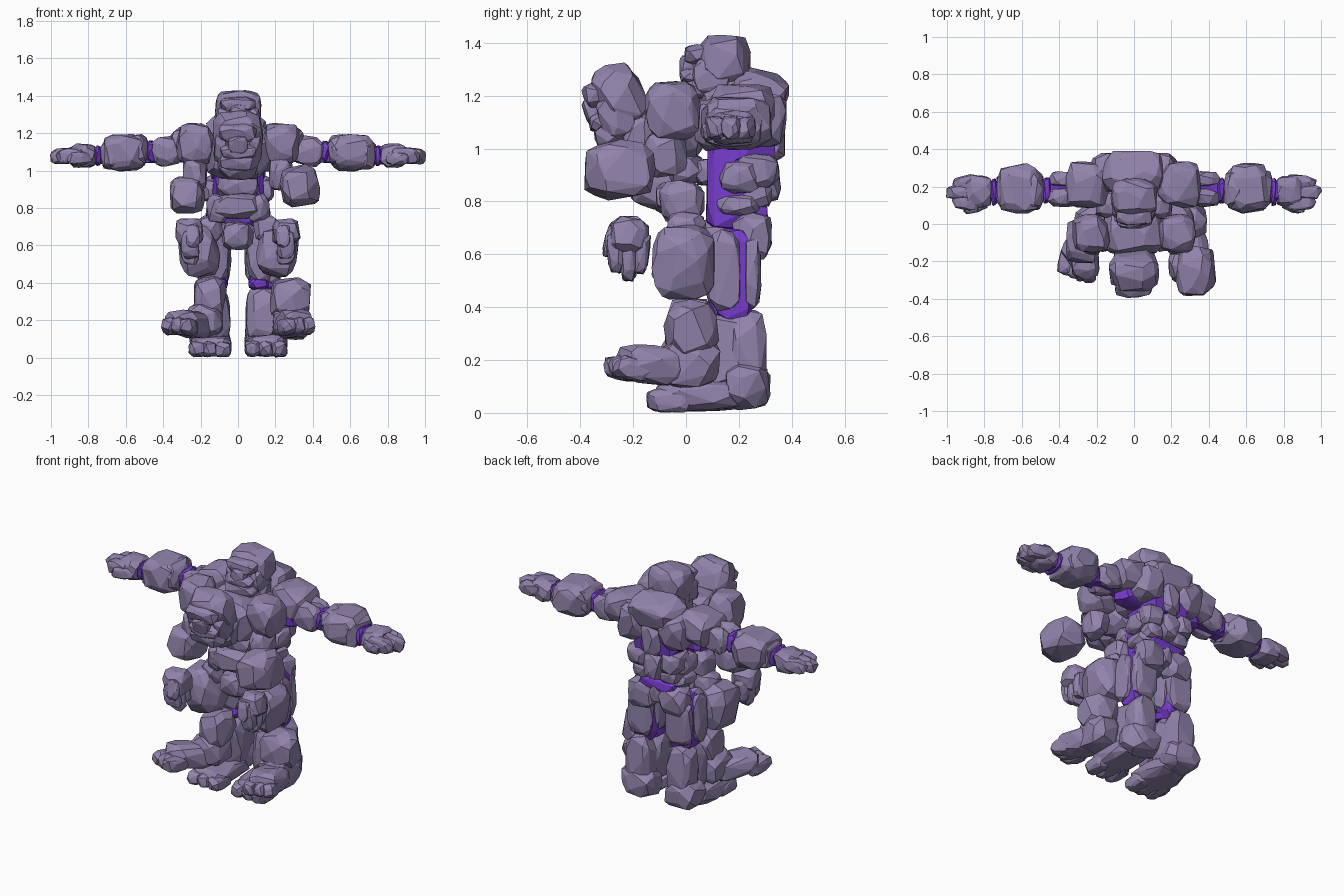
import bpy, bmesh, math, random
from mathutils import Vector, Matrix, Euler

if "Cube" in bpy.data.objects:
    bpy.data.objects.remove(bpy.data.objects["Cube"], do_unlink=True)

random.seed(7)


def material(name, color):
    mat = bpy.data.materials.new(name)
    mat.use_nodes = True
    mat.diffuse_color = color
    mat.node_tree.nodes["Principled BSDF"].inputs["Base Color"].default_value = color
    return mat


STONE = material("mauve_stone", (0.285, 0.228, 0.41, 1))
GLOW = material("violet_core", (0.18, 0.045, 0.6, 1))


def boulder_points(count, boxiness):
    """Jittered, squared-off sphere points filling a unit cube."""
    points = []
    for i in range(count):
        z = 1 - 2 * (i + 0.5) / count
        angle = i * math.pi * (3 - math.sqrt(5)) + random.uniform(-0.35, 0.35)
        ring = math.sqrt(1 - z * z)
        raw = (ring * math.cos(angle), ring * math.sin(angle), z)
        reach = random.uniform(0.88, 1)
        points.append(Vector([math.copysign(abs(c) ** boxiness, c) * reach for c in raw]))
    for axis in range(3):
        low = min(p[axis] for p in points)
        high = max(p[axis] for p in points)
        for p in points:
            p[axis] = (p[axis] - low) / (high - low) - 0.5
    return points


def rock(name, center, size, tilt=(0, 0, 0), frame=None, side=1, count=32, boxiness=0.66, mat=STONE):
    """Faceted boulder; tilt is in degrees, side -1 mirrors it across x."""
    turn = Euler([math.radians(a) for a in tilt]).to_matrix()
    bm = bmesh.new()
    for p in boulder_points(count, boxiness):
        p = turn @ Vector([a * b for a, b in zip(p, size)]) + Vector(center)
        if frame:
            p = frame @ p
        p.x *= side
        bm.verts.new(p)
    bmesh.ops.convex_hull(bm, input=bm.verts)
    bmesh.ops.delete(bm, geom=[v for v in bm.verts if not v.link_faces], context='VERTS')
    bmesh.ops.dissolve_limit(bm, angle_limit=math.radians(9), verts=bm.verts, edges=bm.edges)
    bmesh.ops.recalc_face_normals(bm, faces=bm.faces)
    mesh = bpy.data.meshes.new(name)
    bm.to_mesh(mesh)
    bm.free()
    mesh.materials.append(mat)
    bpy.context.collection.objects.link(bpy.data.objects.new(name, mesh))


def pair(name, center, size, **options):
    for label, side in (("left_", 1), ("right_", -1)):
        rock(label + name, center, size, side=side, **options)


def core(name, start, end, radius):
    """Glowing limb between two joints, on both sides."""
    a, b = Vector(start), Vector(end)
    turn = (b - a).to_track_quat('Z', 'Y').to_matrix().to_4x4()
    frame = Matrix.Translation((a + b) / 2) @ turn
    pair(name, (0, 0, 0), (radius * 2, radius * 2, (b - a).length), frame=frame, boxiness=0.4, mat=GLOW)


def head(prefix, location, pitch, scale):
    """Skull, brow, nose, cheeks and jaw, facing -y."""
    frame = Matrix.Translation(location) @ Matrix.Rotation(math.radians(pitch), 4, 'X') @ Matrix.Diagonal((*scale, 1))
    rock(prefix + "skull", (0, 0.03, 0.015), (0.25, 0.21, 0.21), frame=frame, count=48)
    rock(prefix + "brow", (0, -0.06, 0.045), (0.19, 0.11, 0.08), frame=frame)
    rock(prefix + "nose", (0, -0.095, 0), (0.1, 0.08, 0.09), frame=frame)
    rock(prefix + "upper_lip", (0, -0.07, -0.035), (0.18, 0.13, 0.06), frame=frame)
    rock(prefix + "jaw", (0, -0.05, -0.085), (0.21, 0.16, 0.08), frame=frame)
    pair(prefix + "cheek", (0.08, -0.01, -0.035), (0.08, 0.15, 0.14), frame=frame)


def hand(prefix, frame):
    """Palm, three thick fingers and a thumb; fingertips point along local +x."""
    pair(prefix + "palm", (0.07, 0.01, 0), (0.15, 0.18, 0.13), frame=frame)
    for i, (spread, reach) in enumerate(((-0.05, 0.21), (0.01, 0.24), (0.065, 0.21))):
        pair(prefix + "finger_" + "abc"[i], (reach - 0.075, spread, 0),
             (0.16, 0.075, 0.085), frame=frame, tilt=(0, 6, -spread * 150))
    pair(prefix + "thumb", (0.09, -0.07, -0.015), (0.13, 0.06, 0.07), frame=frame, tilt=(0, 0, -15))


# Standing body: head, chest, back and hips
head("rear_", (0, 0.11, 1.31), 0, (1, 1, 1))
rock("neck", (0, 0.14, 1.2), (0.24, 0.2, 0.16))
rock("upper_back", (0, 0.27, 1.2), (0.34, 0.23, 0.2), tilt=(-15, 0, 0), count=48)
rock("spine", (0, 0.3, 1.05), (0.13, 0.15, 0.21))
rock("middle_spine", (0, 0.28, 0.88), (0.12, 0.16, 0.17))
rock("tail_stone", (0, 0.25, 0.7), (0.09, 0.13, 0.14))
pair("chest_slab", (0.1, 0.11, 1.09), (0.21, 0.17, 0.2))
pair("shoulder_blade", (0.14, 0.27, 1.11), (0.2, 0.22, 0.23), tilt=(-8, 0, 0))
pair("middle_back", (0.11, 0.27, 0.915), (0.14, 0.17, 0.13))
pair("rib_slab", (0.14, 0.205, 0.89), (0.11, 0.16, 0.12))
pair("waist_slab", (0.11, 0.2, 0.785), (0.13, 0.17, 0.08))
pair("belly_slab", (0.055, 0.08, 0.91), (0.11, 0.09, 0.1))
pair("flank", (0.09, 0.26, 0.825), (0.13, 0.13, 0.1))
rock("pelvis", (0, 0.16, 0.68), (0.2, 0.2, 0.13))
pair("buttock", (0.105, 0.25, 0.67), (0.18, 0.15, 0.18))
rock("torso_core", (0, 0.18, 0.9), (0.29, 0.21, 0.44), boxiness=0.4, mat=GLOW)
rock("back_core", (0, 0.24, 1.03), (0.3, 0.2, 0.18), boxiness=0.4, mat=GLOW)
rock("waist_core", (0, 0.22, 0.75), (0.26, 0.18, 0.08), boxiness=0.4, mat=GLOW)

# Outstretched arms
core("arm_core", (0.15, 0.19, 1.1), (0.82, 0.17, 1.08), 0.052)
pair("armpit_core", (0.2, 0.2, 1.045), (0.18, 0.13, 0.1), boxiness=0.4, mat=GLOW)
pair("shoulder", (0.24, 0.21, 1.15), (0.24, 0.25, 0.19), tilt=(0, 10, 0))
pair("upper_arm", (0.375, 0.14, 1.105), (0.17, 0.1, 0.16), tilt=(0, 10, 0))
pair("arm_guard", (0.375, 0.24, 1.105), (0.17, 0.085, 0.15), tilt=(0, 10, 0))
pair("elbow_core", (0.467, 0.18, 1.1), (0.05, 0.14, 0.12), mat=GLOW)
pair("elbow", (0.535, 0.18, 1.11), (0.12, 0.21, 0.17))
pair("forearm", (0.61, 0.19, 1.095), (0.24, 0.27, 0.2), count=46)
pair("forearm_cuff", (0.68, 0.18, 1.085), (0.12, 0.22, 0.16))
pair("wrist", (0.747, 0.17, 1.08), (0.035, 0.15, 0.11), mat=GLOW)
hand("", Matrix.Translation((0.76, 0.16, 1.08)))

# Standing legs and feet
core("leg_core", (0.125, 0.18, 0.7), (0.125, 0.18, 0.34), 0.075)
pair("knee_core", (0.115, 0.145, 0.395), (0.12, 0.14, 0.07), mat=GLOW)
pair("thigh_front", (0.13, 0.12, 0.55), (0.17, 0.11, 0.31), tilt=(3, 0, 0))
pair("thigh_back", (0.13, 0.25, 0.53), (0.17, 0.07, 0.28))
pair("outer_thigh", (0.19, 0.145, 0.54), (0.08, 0.13, 0.31))
pair("inner_thigh", (0.07, 0.17, 0.55), (0.07, 0.11, 0.29))
pair("shin", (0.13, 0.14, 0.22), (0.18, 0.2, 0.31), count=44)
pair("calf", (0.14, 0.23, 0.22), (0.17, 0.15, 0.34))
pair("heel", (0.15, 0.23, 0.1), (0.23, 0.18, 0.18))
pair("foot", (0.15, 0.05, 0.065), (0.23, 0.34, 0.12))
for i in range(3):
    pair("toe_" + "abc"[i], (0.08 + i * 0.07, -0.06, 0.047), (0.09, 0.18, 0.09))

# Forward body: lowered head, barrel chest and hips
head("front_", (0, -0.27, 1.17), 20, (1.08, 0.9, 1.24))
rock("front_chest", (0, -0.04, 1.08), (0.34, 0.25, 0.26), count=50)
rock("front_throat", (0, -0.17, 1.05), (0.22, 0.2, 0.2))
rock("front_belly", (0, -0.03, 0.81), (0.25, 0.17, 0.14))
rock("front_waist", (0, 0, 0.92), (0.22, 0.14, 0.12))
rock("front_pelvis", (0, -0.01, 0.65), (0.17, 0.16, 0.15))
pair("front_hip", (0.11, -0.015, 0.8), (0.12, 0.17, 0.16))

# Forward arms: left forearm reaches ahead, right one hangs closer
pair("front_shoulder", (0.23, -0.05, 1.14), (0.2, 0.21, 0.23), count=44)
pair("front_upper_arm", (0.23, -0.08, 0.98), (0.13, 0.17, 0.18))
rock("left_front_forearm", (0.33, -0.25, 0.92), (0.21, 0.27, 0.22), tilt=(0, -8, 0), count=40)
rock("right_front_forearm", (-0.27, -0.09, 0.87), (0.19, 0.24, 0.2), count=40)
hand("front_", Matrix.Translation((0.26, -0.225, 0.74)) @ Euler((0, math.radians(90), 0)).to_matrix().to_4x4()
     @ Matrix.Diagonal((1, 0.85, 1.15, 1)))

# Forward legs and feet, raised off the floor
pair("front_thigh", (0.21, -0.01, 0.57), (0.22, 0.24, 0.28), tilt=(0, 10, 0), count=46)
pair("front_hip_joint", (0.15, 0, 0.69), (0.14, 0.15, 0.14))
rock("left_front_shin", (0.28, 0.02, 0.32), (0.22, 0.21, 0.22))
rock("right_front_shin", (-0.15, 0.02, 0.33), (0.18, 0.2, 0.21))
rock("left_front_ankle", (0.28, 0.02, 0.19), (0.2, 0.22, 0.19))
rock("right_front_ankle", (-0.18, 0.01, 0.2), (0.2, 0.22, 0.18))
rock("left_front_foot", (0.3, -0.12, 0.18), (0.2, 0.28, 0.15), tilt=(-8, 0, 12))
rock("right_front_foot", (-0.26, -0.1, 0.18), (0.19, 0.3, 0.14), tilt=(-8, 0, -35))
for i in range(3):
    pair("front_toe_" + "abc"[i], (0.26 + i * 0.05, -0.23 + i * 0.02, 0.165), (0.085, 0.17, 0.09), tilt=(-10, 0, 15))
